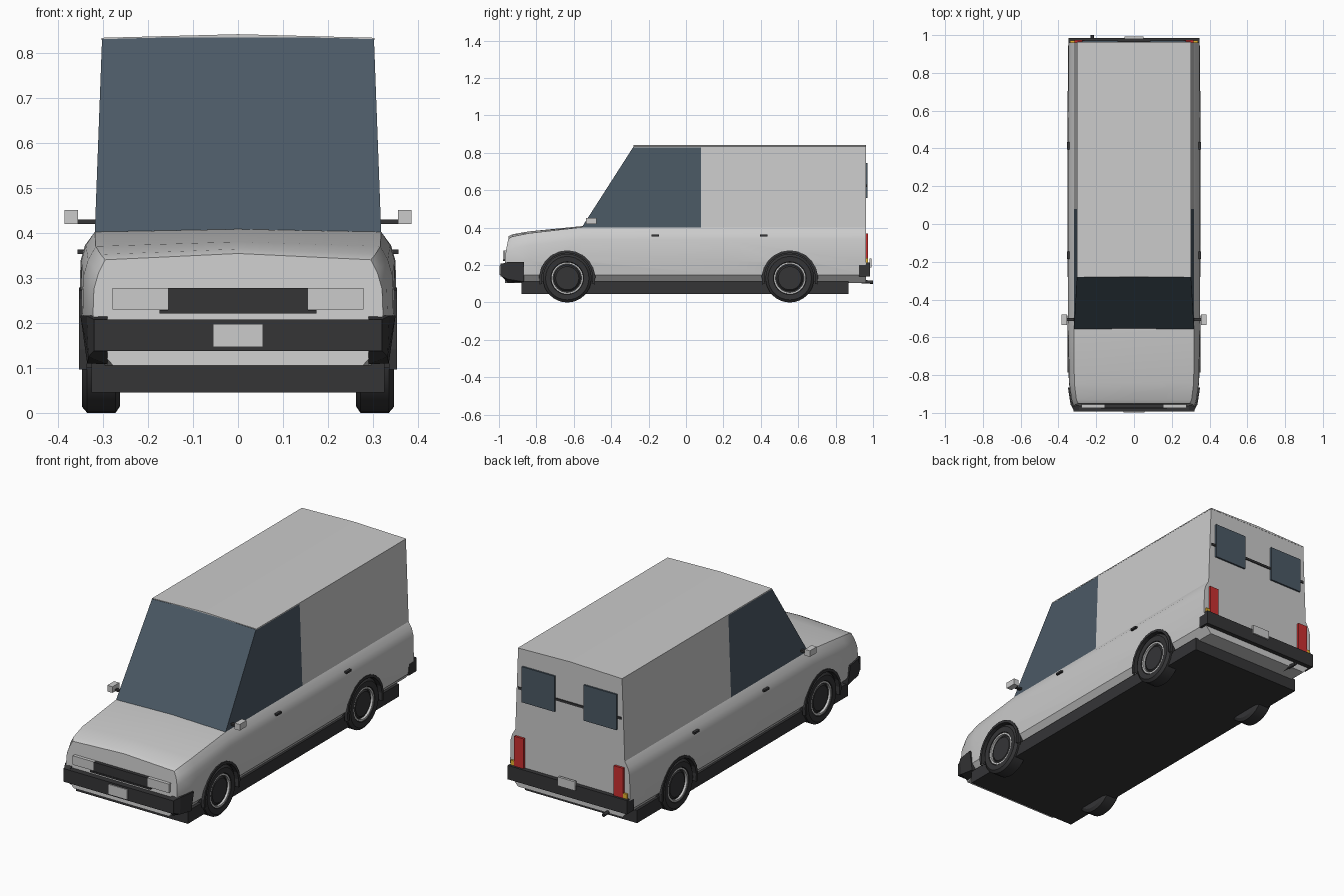
import bpy, bmesh
from math import sin, cos, radians

if "Cube" in bpy.data.objects:
    bpy.data.objects.remove(bpy.data.objects["Cube"])


def material(name, rgb):
    m = bpy.data.materials.new(name)
    m.diffuse_color = (*rgb, 1)
    m.use_nodes = True
    m.node_tree.nodes["Principled BSDF"].inputs["Base Color"].default_value = m.diffuse_color
    return m


DARK = material("dark_trim", (0.035, 0.035, 0.037))
GLASS = material("dark_glass", (0.07, 0.10, 0.13))
RED = material("red_lens", (0.6, 0.03, 0.03))
AMBER = material("amber_lens", (0.8, 0.45, 0.03))


def make(name, bm, mat=None, smooth=0):
    bmesh.ops.recalc_face_normals(bm, faces=bm.faces)
    me = bpy.data.meshes.new(name)
    bm.to_mesh(me)
    bm.free()
    ob = bpy.data.objects.new(name, me)
    bpy.context.collection.objects.link(ob)
    if mat:
        me.materials.append(mat)
    if smooth:
        shade(ob, smooth)
    return ob


def select(ob):
    bpy.ops.object.select_all(action='DESELECT')
    ob.select_set(True)
    bpy.context.view_layer.objects.active = ob


def shade(ob, angle):
    select(ob)
    bpy.ops.object.shade_smooth_by_angle(angle=radians(angle))


def box(name, x, y, z, mat=None):
    bm = bmesh.new()
    bmesh.ops.create_cube(bm, size=1)
    for v in bm.verts:
        v.co = [a + (b - a) * (c + 0.5) for (a, b), c in zip((x, y, z), v.co)]
    return make(name, bm, mat)


def pair(name, x, y, z, mat=None):
    for s, side in ((1, "right"), (-1, "left")):
        box(f"{name}_{side}", sorted((s * x[0], s * x[1])), y, z, mat)


def loft(name, rings, mat=None, smooth=0):
    """Skin closed rings of points and cap both ends."""
    bm = bmesh.new()
    rows = [[bm.verts.new(p) for p in r] for r in rings]
    for a, b in zip(rows, rows[1:]):
        for i in range(len(a)):
            bm.faces.new((a[i - 1], a[i], b[i], b[i - 1]))
    bm.faces.new(rows[0])
    bm.faces.new(rows[-1])
    return make(name, bm, mat, smooth)


def mirrored(half, y):
    """Half section (x, z) from top centre down -> full ring; y is a function of z."""
    pts = half + [(-x, z) for x, z in reversed(half) if x > 0]
    return [(x, y(z), z) for x, z in pts]


def lathe(name, profile, side, y, z, a0=0, a1=360, n=32, mat=None, smooth=0):
    """Spin a profile of (x, radius) around a wheel axle."""
    bm = bmesh.new()
    rows = []
    for k in range(n + 1):
        t = radians(a0 + (a1 - a0) * k / n)
        rows.append([bm.verts.new((side * x, y + r * cos(t), z + r * sin(t))) for x, r in profile])
    for a, b in zip(rows, rows[1:]):
        for i in range(len(profile) - 1):
            bm.faces.new((a[i], a[i + 1], b[i + 1], b[i]))
    bmesh.ops.remove_doubles(bm, verts=bm.verts, dist=1e-5)
    return make(name, bm, mat, smooth)


# lower body: lofted sections (y, top z, crown, top half width, widest half width, lean)
rings = []
for y, zt, crown, wt, wm, lean in [
        (-0.95, 0.340, 0.014, 0.295, 0.322, 0.2), (-0.93, 0.352, 0.012, 0.305, 0.332, 0),
        (-0.84, 0.370, 0.010, 0.316, 0.345, 0), (-0.56, 0.402, 0.006, 0.318, 0.350, 0),
        (0.2, 0.402, 0.006, 0.318, 0.352, 0), (0.962, 0.402, 0.006, 0.318, 0.348, 0)]:
    half = [(0, zt + crown), (wt, zt), (wm - 0.012, zt - 0.03), (wm - 0.002, zt - 0.065),
            (wm, 0.22), (wm - 0.008, 0.147), (wm - 0.045, 0.105), (0, 0.105)]
    rings.append(mirrored(half, lambda z: y - lean * min(zt - z, 0.09) if z < zt else y))
body = loft("lower_body", rings)

# wheel wells cut out of the body
WHEELS = [("front", -0.635), ("rear", 0.555)]
for _, wy in WHEELS:
    for s in (1, -1):
        cut = lathe("well_cutter", [(0.245, 0), (0.245, 0.147), (0.42, 0.147), (0.42, 0)], s, wy, 0.13)
        mod = body.modifiers.new("well", 'BOOLEAN')
        mod.operation, mod.object = 'DIFFERENCE', cut
        select(body)
        bpy.ops.object.modifier_apply(modifier=mod.name)
        bpy.data.objects.remove(cut)
shade(body, 28)

# wheels and dark arches
for end, wy in WHEELS:
    for s, side in ((1, "right"), (-1, "left")):
        tag = f"{end}_{side}"
        lathe(f"wheel_arch_{tag}", [(0.248, 0), (0.248, 0.137), (0.353, 0.137), (0.353, 0.151), (0.335, 0.151)],
              s, wy, 0.128, -12, 192, 12, DARK)
        lathe(f"tyre_{tag}", [(0.262, 0), (0.262, 0.115), (0.272, 0.13), (0.335, 0.13), (0.347, 0.116),
                              (0.345, 0.088), (0.33, 0.084), (0.33, 0.0)], s, wy, 0.13, mat=DARK, smooth=30)
        lathe(f"rim_ring_{tag}", [(0.328, 0.085), (0.342, 0.085), (0.342, 0.076), (0.328, 0.076)],
              s, wy, 0.13, smooth=30)
        lathe(f"hub_{tag}", [(0.33, 0.07), (0.338, 0.062), (0.338, 0)], s, wy, 0.13, mat=DARK, smooth=30)

# chassis and exhaust
box("chassis", (-0.325, 0.325), (-0.88, 0.87), (0.045, 0.112), DARK)
circle = [(0.009 * cos(k * 0.7854), 0.009 * sin(k * 0.7854)) for k in range(8)]
loft("exhaust_pipe", [[(-0.22 + a, y, z + b) for a, b in circle] for y, z in ((0.8, 0.12), (1.0, 0.108))], DARK, 50)

# glazed cab, cargo box and roof skin
upper = [(0, 0.838), (0.302, 0.83), (0.318, 0.402), (0, 0.402)]
slope = lambda z: -0.557 + (z - 0.402) * 0.277 / 0.432
loft("cab_glass", [mirrored(upper, slope), mirrored(upper, lambda z: 0.08)], GLASS)
loft("cargo_box", [mirrored(upper, lambda z: 0.08), mirrored(upper, lambda z: 0.962)])
skin = [(0, 0.841), (0.303, 0.833), (0.303, 0.828), (0, 0.829)]
loft("roof", [mirrored(skin, lambda z: -0.28), mirrored(skin, lambda z: 0.963)])

# front bumper with wrapped, tapered ends
box("front_bumper", (-0.32, 0.32), (-0.993, -0.94), (0.138, 0.207), DARK)
for s, side in ((1, "right"), (-1, "left")):
    loft(f"front_bumper_end_{side}", [
        [(s * 0.29, -0.985, 0.138), (s * 0.32, -0.985, 0.138), (s * 0.32, -0.985, 0.207), (s * 0.29, -0.985, 0.207)],
        [(s * 0.29, -0.955, 0.108), (s * 0.332, -0.955, 0.125), (s * 0.336, -0.955, 0.216), (s * 0.29, -0.955, 0.216)],
        [(s * 0.29, -0.865, 0.108), (s * 0.335, -0.865, 0.11), (s * 0.35, -0.865, 0.216), (s * 0.29, -0.865, 0.216)]],
        DARK)
box("front_plate", (-0.055, 0.055), (-0.998, -0.99), (0.146, 0.197))

# grille and headlights
box("grille", (-0.156, 0.156), (-0.975, -0.94), (0.225, 0.277), DARK)
box("grille_lip", (-0.174, 0.174), (-0.978, -0.94), (0.221, 0.229), DARK)
pair("headlight", (0.156, 0.279), (-0.973, -0.93), (0.23, 0.277))

# rear bumper, plate and lamps
box("rear_bumper", (-0.346, 0.346), (0.925, 0.985), (0.14, 0.213), DARK)
box("rear_plate", (-0.05, 0.05), (0.98, 0.993), (0.188, 0.235))
pair("tail_light", (0.262, 0.316), (0.95, 0.974), (0.21, 0.37), RED)
pair("rear_indicator", (0.316, 0.338), (0.95, 0.972), (0.21, 0.238), AMBER)

# rear door windows and bar
pair("rear_window", (0.085, 0.275), (0.955, 0.971), (0.558, 0.745), GLASS)
box("rear_bar", (-0.3, 0.3), (0.955, 0.967), (0.618, 0.63), DARK)

# mirrors and door handles
pair("mirror", (0.355, 0.385), (-0.535, -0.478), (0.419, 0.451))
pair("mirror_arm", (0.30, 0.356), (-0.513, -0.497), (0.42, 0.43), DARK)
for n, hy in (("front", -0.165), ("rear", 0.415)):
    pair(f"{n}_door_handle", (0.335, 0.356), (hy - 0.02, hy + 0.02), (0.353, 0.363), DARK)
